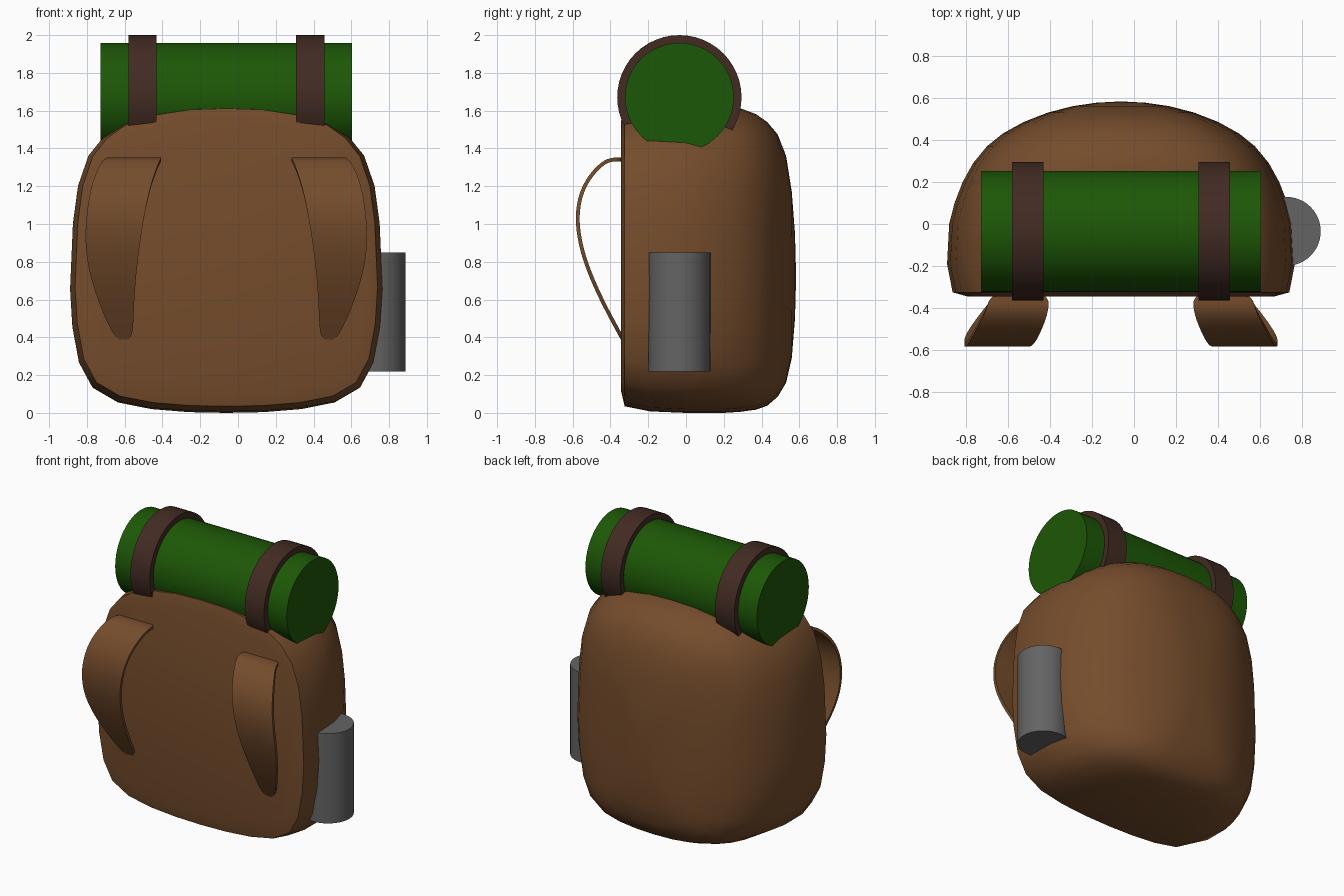
import bpy, bmesh, math
from mathutils import Matrix

cube = bpy.data.objects.get("Cube")
if cube:
    bpy.data.objects.remove(cube, do_unlink=True)

MID = -0.062  # centre line of the pack


def material(name, rgb):
    m = bpy.data.materials.new(name)
    m.use_nodes = True
    m.diffuse_color = (*rgb, 1)
    m.node_tree.nodes["Principled BSDF"].inputs["Base Color"].default_value = (*rgb, 1)
    return m


canvas = material("brown canvas", (0.178, 0.073, 0.025))
leather = material("dark leather", (0.054, 0.024, 0.016))
mat_green = material("green mat", (0.012, 0.096, 0.002))
metal = material("grey metal", (0.127, 0.127, 0.127))


def finish(bm, name, mat, angle=35):
    bmesh.ops.recalc_face_normals(bm, faces=bm.faces)
    mesh = bpy.data.meshes.new(name)
    bm.to_mesh(mesh)
    bm.free()
    mesh.materials.append(mat)
    ob = bpy.data.objects.new(name, mesh)
    bpy.context.collection.objects.link(ob)
    bpy.ops.object.select_all(action='DESELECT')
    ob.select_set(True)
    bpy.context.view_layer.objects.active = ob
    bpy.ops.object.shade_smooth_by_angle(angle=math.radians(angle))
    return ob


def cylinder(name, mat, radius, length, centre, axis='Z'):
    bm = bmesh.new()
    turn = Matrix.Rotation(math.pi / 2, 4, 'Y') if axis == 'X' else Matrix()
    bmesh.ops.create_cone(bm, cap_ends=True, segments=48, radius1=radius, radius2=radius,
                          depth=length, matrix=Matrix.Translation(centre) @ turn)
    return finish(bm, name, mat)


# Pack body: one rounded outline, lofted from the flat panel to the bulging side
half = [(0, 1.62), (0.2, 1.613), (0.4, 1.582), (0.55, 1.53), (0.65, 1.46), (0.73, 1.36),
        (0.785, 1.2), (0.812, 1.0), (0.827, 0.65), (0.815, 0.45), (0.78, 0.26), (0.71, 0.13),
        (0.58, 0.055), (0.4, 0.02), (0.2, 0.004), (0, 0)]
outline = half + [(-x, z) for x, z in half[-2:0:-1]]
# depth, width factor, bottom, top
sections = [(-0.345, 0.88, 0.12, 1.54), (-0.325, 0.968, 0.035, 1.612), (-0.19, 1, 0.008, 1.62),
            (0, 0.988, 0, 1.62), (0.1, 0.957, 0, 1.62), (0.2, 0.91, 0, 1.62),
            (0.29, 0.85, 0.006, 1.612), (0.37, 0.77, 0.017, 1.582), (0.43, 0.68, 0.038, 1.54),
            (0.485, 0.56, 0.085, 1.475), (0.53, 0.42, 0.16, 1.36), (0.56, 0.28, 0.29, 1.17),
            (0.577, 0.14, 0.5, 0.95)]
bm = bmesh.new()
rings = [[bm.verts.new((MID + x * w, y, lo + (hi - lo) * z / 1.62)) for x, z in outline]
         for y, w, lo, hi in sections]
n = len(outline)
for a, b in zip(rings, rings[1:]):
    for i in range(n):
        j = (i + 1) % n
        bm.faces.new((a[i], a[j], b[j], b[i]))
bm.faces.new(rings[0])
tip = bm.verts.new((MID, 0.583, 0.72))
for i in range(n):
    bm.faces.new((rings[-1][i], rings[-1][(i + 1) % n], tip))
finish(bm, "pack_body", canvas, 40)

# Shoulder straps: rows of depth, height, inner edge and outer edge from the centre line
rows = [(-0.33, 1.34, 0.342, 0.625), (-0.40, 1.345, 0.343, 0.635), (-0.46, 1.31, 0.362, 0.67),
        (-0.545, 1.205, 0.4, 0.715), (-0.578, 1.07, 0.43, 0.738), (-0.57, 0.94, 0.452, 0.748),
        (-0.532, 0.79, 0.472, 0.738), (-0.45, 0.6, 0.49, 0.682), (-0.335, 0.39, 0.492, 0.59)]


def shoulder_strap(name, side):
    bm = bmesh.new()
    grid = [[bm.verts.new((MID + side * (inner + (outer - inner) * t), y, z)) for t in (0, 0.5, 1)]
            for y, z, inner, outer in rows]
    for a, b in zip(grid, grid[1:]):
        for i in range(2):
            bm.faces.new((a[i], a[i + 1], b[i + 1], b[i]))
    ob = finish(bm, name, canvas, 60)
    sub = ob.modifiers.new("soften", 'SUBSURF')
    sub.levels = sub.render_levels = 2
    thick = ob.modifiers.new("thickness", 'SOLIDIFY')
    thick.thickness, thick.offset = 0.02, 0
    ob.modifiers.new("crisp rim", 'EDGE_SPLIT').split_angle = math.radians(50)


shoulder_strap("left_shoulder_strap", 1)
shoulder_strap("right_shoulder_strap", -1)

# Rolled sleeping mat held by two bands
ROLL_Y, ROLL_Z = -0.035, 1.671
cylinder("sleeping_mat", mat_green, 0.288, 1.332, (MID, ROLL_Y, ROLL_Z), 'X')
for name, side in (("left_mat_band", 1), ("right_mat_band", -1)):
    cylinder(name, leather, 0.329, 0.15, (MID + side * 0.444, ROLL_Y, ROLL_Z), 'X')

# Bottle tucked into the side
cylinder("side_bottle", metal, 0.164, 0.63, (0.724, -0.035, 0.535))
